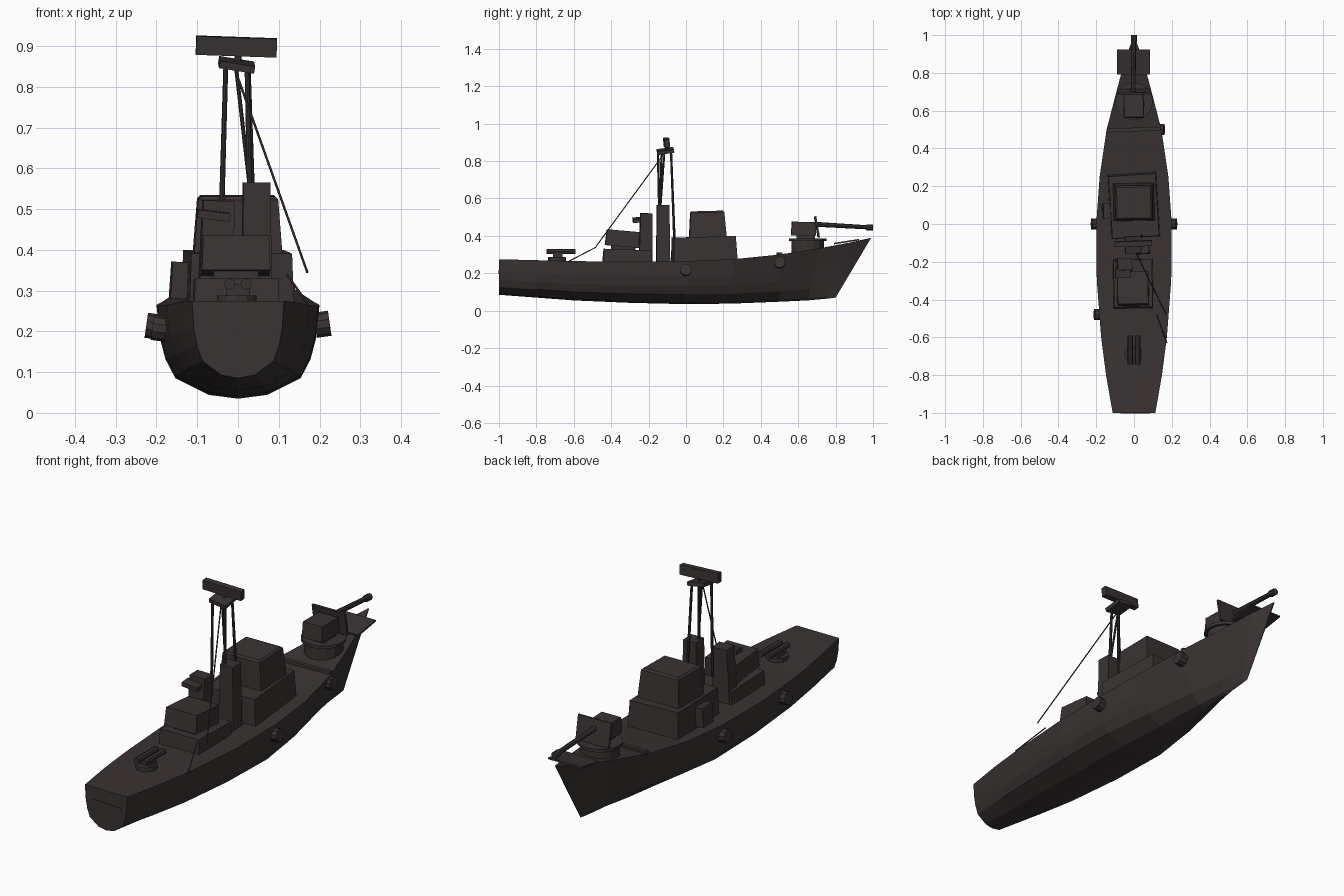
import bpy, bmesh
from math import radians, pi
from mathutils import Vector, Euler

if "Cube" in bpy.data.objects:
    bpy.data.objects.remove(bpy.data.objects["Cube"])

paint = bpy.data.materials.new("dark_warm_grey")
paint.use_nodes = True
COLOUR = (0.042, 0.033, 0.033, 1)
paint.diffuse_color = COLOUR
paint.node_tree.nodes["Principled BSDF"].inputs["Base Color"].default_value = COLOUR


def finish(name, bm):
    bmesh.ops.recalc_face_normals(bm, faces=bm.faces)
    mesh = bpy.data.meshes.new(name)
    bm.to_mesh(mesh)
    bm.free()
    mesh.materials.append(paint)
    obj = bpy.data.objects.new(name, mesh)
    bpy.context.collection.objects.link(obj)
    return obj


def box(name, x, y, z, rot=(0, 0, 0), taper=1.0, lid=0):
    """Box from (min, max) ranges, with an optional narrower top and raised lid."""
    bm = bmesh.new()
    bmesh.ops.create_cube(bm, size=1)
    for v in bm.verts:
        k = taper if v.co.z > 0 else 1
        v.co = Vector((v.co.x * (x[1] - x[0]) * k, v.co.y * (y[1] - y[0]) * k,
                       v.co.z * (z[1] - z[0])))
    if lid:
        bm.normal_update()
        top = [f for f in bm.faces if f.normal.z > 0.9]
        bmesh.ops.inset_region(bm, faces=top, thickness=0.012, depth=lid)
    obj = finish(name, bm)
    obj.location = (sum(x) / 2, sum(y) / 2, sum(z) / 2)
    obj.rotation_euler = [radians(a) for a in rot]
    return obj


def rod(name, a, b, r, r2=None, sides=8):
    a, b = Vector(a), Vector(b)
    bm = bmesh.new()
    bmesh.ops.create_cone(bm, cap_ends=True, segments=sides, radius1=r,
                          radius2=r if r2 is None else r2, depth=(b - a).length)
    obj = finish(name, bm)
    obj.location = (a + b) / 2
    obj.rotation_euler = (b - a).to_track_quat('Z', 'Y').to_euler()
    return obj


# Hull: lofted sections, rounded amidships and sharp at the bow
MID = [(1, 1), (.96, .65), (.89, .42), (.77, .22), (.36, .04), (0, 0)]
BOW = [(1, 1), (.65, .65), (.45, .42), (.28, .22), (.1, .04), (0, 0)]
# keel y, rake, half beam, keel z, deck z, sharpness
STATIONS = [
    (-1, 0, .113, .085, .275, 0), (-.8, 0, .148, .07, .27, 0),
    (-.6, 0, .174, .055, .265, 0), (-.3, 0, .197, .042, .262, 0),
    (0, 0, .2, .035, .265, 0), (.25, 0, .182, .038, .275, .2),
    (.5, 0, .145, .048, .3, .5), (.65, .07, .088, .055, .335, .8),
    (.76, .12, .045, .065, .365, .95), (.8, .19, .003, .07, .39, 1)]
bm = bmesh.new()
rings = []
for y, rake, beam, keel, deck, sharp in STATIONS:
    half = []
    for (w0, t0), (w1, t1) in zip(MID, BOW):
        w, t = w0 + (w1 - w0) * sharp, t0 + (t1 - t0) * sharp
        half.append((beam * w, y + rake * t, keel + (deck - keel) * t))
    loop = half + [(-px, py, pz) for px, py, pz in half[-2::-1]]
    rings.append([bm.verts.new(p) for p in loop])
for a, b in zip(rings, rings[1:]):
    n = len(a)
    for i in range(n):
        j = (i + 1) % n
        bm.faces.new((a[i], a[j], b[j], b[i]))
bm.faces.new(rings[0])
bm.faces.new(rings[-1])
finish("hull", bm)
box("transom_plate", (-.07, .085), (-1.003, -.995), (.2, .215), (0, 2, 0))

# Foredeck: breakwater and bow platform
box("breakwater", (-.14, .14), (.49, .51), (.29, .312), (0, 0, 2))
box("bow_platform", (-.09, .085), (.79, .925), (.365, .373), (9, 0, 0))

# Round fenders on the hull sides
for side, y, z, x in ((1, 0, .215, .19), (1, .5, .255, .125),
                      (-1, 0, .21, .19), (-1, -.48, .205, .175)):
    rod("side_fender", (side * x, y, z), (side * (x + .035), y, z + .005), .031, sides=10)

# Bridge
box("lower_bridge", (-.13, .128), (-.075, .268), (.25, .395), (1.5, 0, 3.5), .96)
box("upper_bridge", (-.11, .108), (.015, .215), (.385, .525), (1.5, 0, 1), .9, .008)
box("bridge_side_locker", (-.165, -.12), (.03, .11), (.28, .37), (0, 4, 3))

# Stacks and aft deckhouse
box("tall_stack", (.008, .083), (-.16, -.085), (.25, .565), (0, 0, 2), .88)
box("short_stack", (-.095, -.01), (-.25, -.18), (.25, .52), (-1, 2, 3), .9)
box("stack_shelf", (-.1, -.02), (-.285, -.235), (.475, .495), (3, 7, 3))
box("aft_house_lower", (-.11, .1), (-.445, -.185), (.25, .327), (-2, 0, 1), .97)
box("aft_house_upper", (-.09, .078), (-.43, -.25), (.343, .428), (-5, 0, 1), .96)
box("aft_house_neck", (-.06, .05), (-.4, -.27), (.31, .37))

# Tripod mast with platform, antenna and stay
rod("mast_leg_left", (-.043, -.14, .4), (-.03, -.15, .85), .007, .006)
rod("mast_leg_right", (.03, -.14, .5), (.022, -.13, .85), .007, .006)
rod("mast_leg_rear", (.04, -.062, .38), (.025, -.08, .85), .007, .006)
rod("mast_brace", (.035, -.14, .5), (-.005, -.115, .85), .005)
box("mast_platform", (-.047, .04), (-.155, -.065), (.845, .863), (8, 9, 3))
rod("antenna_post", (0, -.105, .85), (0, -.105, .89), .008)
box("antenna", (-.103, .095), (-.118, -.09), (.876, .922), (4, 2, 2))
rod("mast_stay", (-.01, -.11, .85), (.17, -.48, .345), .003, sides=5)
rod("davit", (.12, -.48, .34), (.175, -.63, .262), .003, sides=5)

# Aft twin gun
rod("aft_gun_base", (-.003, -.69, .255), (-.003, -.69, .288), .048, sides=12)
box("aft_gun_cradle", (-.03, .03), (-.71, -.66), (.28, .315))
for x in (-.02, .02):
    rod("aft_gun_barrel", (x, -.745, .316), (x, -.59, .316), .014)

# Bow gun with ring, house, shield and barrel
rod("bow_gun_pedestal", (0, .65, .29), (0, .65, .375), .087, sides=16)
rod("bow_gun_ring", (0, .65, .372), (0, .65, .386), .1, sides=16)
box("bow_gun_mount", (-.04, .04), (.59, .69), (.38, .41))
box("bow_gun_house", (-.055, .052), (.562, .695), (.402, .475), (-1, 0, 1), .95)
box("bow_gun_shield", (-.088, .086), (.695, .705), (.39, .505), (10, 0, 1))
rod("bow_gun_barrel", (-.005, .69, .462), (0, .985, .445), .013, .011)
rod("bow_gun_muzzle", (0, .965, .446), (0, 1, .444), .016)
